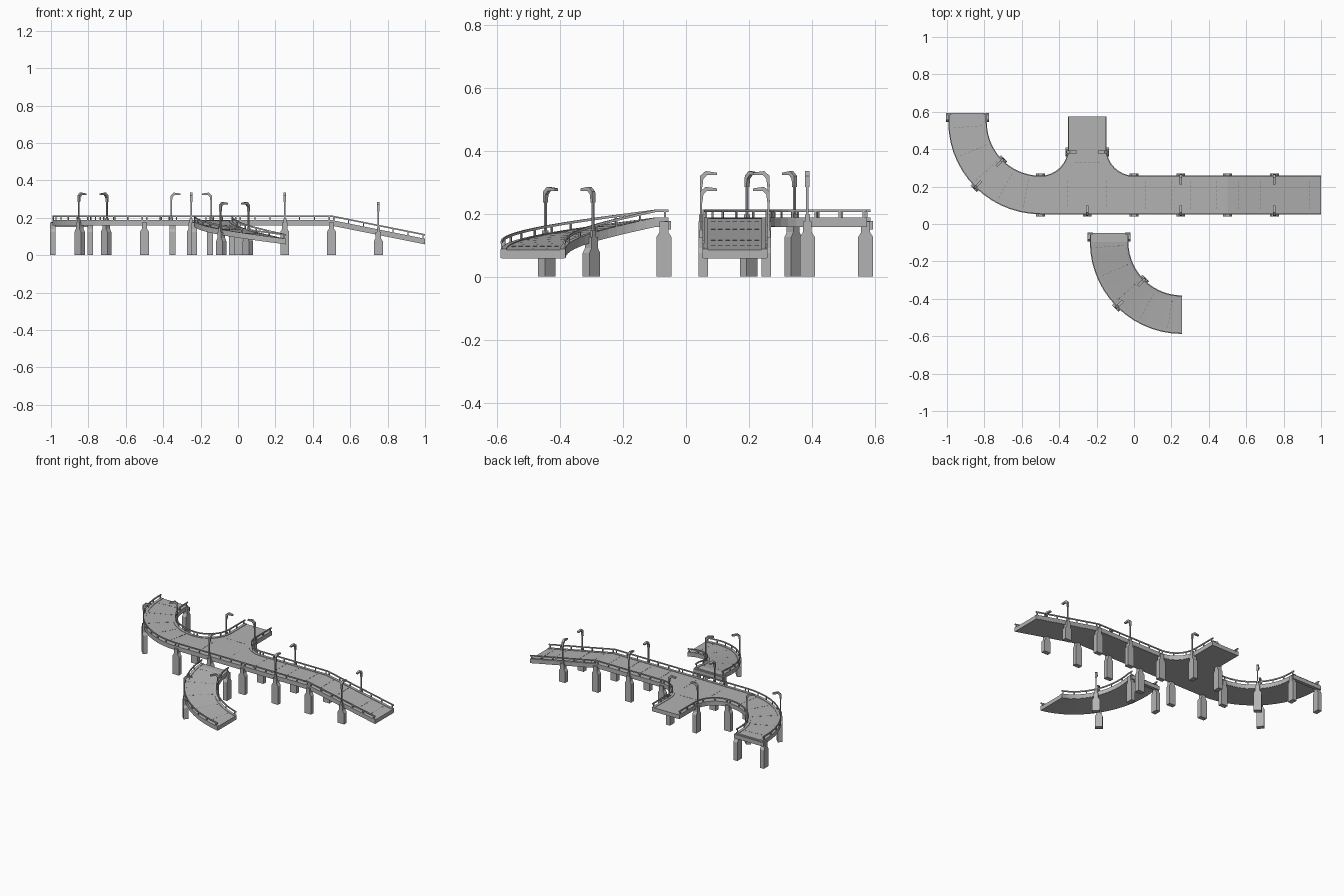
import bpy, bmesh
from math import sin, cos, pi, radians
from mathutils import Vector

if "Cube" in bpy.data.objects:
    bpy.data.objects.remove(bpy.data.objects["Cube"])

UP = Vector((0, 0, 1))
HALF = 0.1                 # half width of the road
HIGH, LOW = 0.185, 0.085   # road heights at the top and foot of the ramps


def material(name, value):
    m = bpy.data.materials.new(name)
    m.use_nodes = True
    color = (value, value, value, 1)
    m.diffuse_color = color
    m.node_tree.nodes["Principled BSDF"].inputs["Base Color"].default_value = color
    return m


CONCRETE = material("concrete grey", 0.45)
SEAM = material("seam dark grey", 0.22)


def finish(name, bm, mat=CONCRETE):
    bmesh.ops.recalc_face_normals(bm, faces=bm.faces)
    mesh = bpy.data.meshes.new(name)
    bm.to_mesh(mesh)
    bm.free()
    mesh.materials.append(mat)
    bpy.context.collection.objects.link(bpy.data.objects.new(name, mesh))


def prism(bm, o, u, v, pts, w, lo, hi):
    """Polygon in the u-v plane at o, extruded along w from lo to hi."""
    rings = [[bm.verts.new(o + u * a + v * b + w * d) for a, b in pts] for d in (lo, hi)]
    n = len(pts)
    for ring in rings:
        bm.faces.new(ring)
    for i in range(n):
        j = (i + 1) % n
        bm.faces.new((rings[0][i], rings[0][j], rings[1][j], rings[1][i]))


def rect(a, b, c, d):
    return [(a, c), (b, c), (b, d), (a, d)]


def sweep(bm, path, profile):
    """Cross-section of (offset to the left, height) carried along a path."""
    rings = [[bm.verts.new(p + n * a + UP * b) for a, b in profile] for p, n in path]
    k = len(profile)
    for r, s in zip(rings, rings[1:]):
        for i in range(k):
            j = (i + 1) % k
            bm.faces.new((r[i], r[j], s[j], s[i]))
    bm.faces.new(rings[0])
    bm.faces.new(rings[-1])


# Paths are lists of (point, left-hand normal)
def line(a, b):
    a, b = Vector(a), Vector(b)
    t = b - a
    n = Vector((-t.y, t.x, 0)).normalized()
    return [(a, n), (b, n)]


def arc(cx, cy, r, a0, a1, z0=HIGH, z1=HIGH, steps=14):
    out = []
    for i in range(steps + 1):
        f = i / steps
        a = radians(a0 + (a1 - a0) * f)
        radial = Vector((cos(a), sin(a), 0))
        out.append((Vector((cx, cy, z0 + (z1 - z0) * f)) + radial * r,
                    radial if a1 < a0 else -radial))
    return out


def length(path):
    return sum((q[0] - p[0]).length for p, q in zip(path, path[1:]))


def at(path, s):
    for p, q in zip(path, path[1:]):
        d = (q[0] - p[0]).length
        if s <= d + 1e-6:
            return p[0].lerp(q[0], s / d), p[1].lerp(q[1], s / d).normalized()
        s -= d
    return path[-1]


def edge(name, path, off, s):
    """Kerb, handrail and posts along one road edge; s is the outward side."""
    bm = bmesh.new()
    sweep(bm, path, [(off + s * a, b) for a, b in
                     ((-0.015, -0.02), (-0.015, 0.003), (0.003, 0.003), (0.003, -0.026), (-0.004, -0.026))])
    finish(name + "_kerb", bm)
    bm = bmesh.new()
    sweep(bm, path, rect(off - 0.003, off + 0.003, 0.02, 0.028))
    shifted = [(p + n * off, n) for p, n in path]
    total = length(shifted)
    count = max(2, round(total / 0.085))
    for i in range(count + 1):
        p, n = at(shifted, 0.012 + (total - 0.024) * i / count)
        t = n.cross(UP)
        prism(bm, p, n, t, rect(-0.0025, 0.0025, -0.003, 0.003), UP, 0, 0.024)
    finish(name + "_railing", bm)


def span(name, path, seams):
    """A road slab with both edges and dashed seams across it."""
    bm = bmesh.new()
    sweep(bm, path, rect(-HALF, HALF, -0.027, 0))
    finish(name + "_deck", bm)
    for side, s in (("left", 1), ("right", -1)):
        edge(f"{name}_{side}", path, s * HALF, s)
    bm = bmesh.new()
    for f in seams:
        p, n = at(path, f * length(path))
        q = at(path, f * length(path) + 0.01)[0]
        t = (q - p).normalized()
        for k in range(-3, 4):
            prism(bm, p + n * k * 0.023, n, t, rect(-0.007, 0.007, -0.0012, 0.0012),
                  n.cross(t), -0.001, 0.001)
    finish(name + "_seams", bm, SEAM)


PIER = [(-0.024, -0.06), (-0.014, -0.044), (-0.014, -0.01), (0.014, -0.01), (0.014, -0.044), (0.024, -0.06)]
LAMP = [(-0.004, 0.1), (0.004, 0.1), (0.007, 0.125), (0.018, 0.137), (0.05, 0.137),
        (0.05, 0.145), (0.014, 0.15), (-0.003, 0.135)]


def bent(name, p, n, sides=(1, -1), lamps=True):
    """Piers below the road edges, with street lamps above them."""
    t = n.cross(UP)
    for s in sides:
        tag = "left" if s > 0 else "right"
        base = p + n * s * HALF
        bm = bmesh.new()
        prism(bm, base, t, UP, [(-0.024, -p.z)] + PIER + [(0.024, -p.z)], n, -0.015, 0.015)
        finish(f"{name}_{tag}_pier", bm)
        if lamps:
            bm = bmesh.new()
            foot = p + n * s * (HALF + 0.007)
            prism(bm, foot, n, t, rect(-0.0035, 0.0035, -0.0035, 0.0035), UP, -0.025, 0.105)
            prism(bm, foot, n, t, rect(-0.006, 0.006, -0.008, 0.008), UP, -0.025, 0.012)
            prism(bm, foot, -n * s, UP, LAMP, t, -0.007, 0.007)
            finish(f"{name}_{tag}_lamp", bm)


# Straight road and its ramp
straight = line((0, 0.155, HIGH), (0.5, 0.155, HIGH))
ramp = line((0.5, 0.155, HIGH), (1, 0.155, LOW))
span("straight", straight, (0.12, 0.4, 0.6, 0.88))
span("ramp", ramp, (0.12, 0.35, 0.7, 0.88))

# Level bend and descending bend, each with a short straight head
bend = arc(-0.5, 0.545, 0.39, 270, 180)
bend.append((Vector((-0.89, 0.585, HIGH)), bend[-1][1]))
span("bend", bend, (0.12, 0.3, 0.5, 0.7, 0.9))
slope = arc(0.257, -0.095, 0.39, 270, 180, LOW, HIGH)
slope.append((Vector((-0.133, -0.055, HIGH)), slope[-1][1]))
span("slope", slope, (0.1, 0.3, 0.5, 0.7, 0.9))

# Crossbeams under the bend heads
for name, x, y in (("bend", -0.89, 0.582), ("slope", -0.133, -0.058)):
    bm = bmesh.new()
    prism(bm, Vector((x, y, HIGH)), Vector((1, 0, 0)), Vector((0, 1, 0)),
          rect(-0.11, 0.11, -0.011, 0.011), UP, -0.035, -0.008)
    finish(name + "_crossbeam", bm)

# Three-way junction: filleted slab, then its edges
west = arc(-0.5, 0.405, 0.15, -90, 0, steps=8)
east = arc(0, 0.405, 0.15, 270, 180, steps=8)
for side, x in ((west, -0.35), (east, -0.15)):
    side.append((Vector((x, 0.575, HIGH)), side[-1][1]))
bm = bmesh.new()
outline = [(-0.5, 0.055), (0, 0.055)]
outline += [p.xy for p, n in east] + [p.xy for p, n in reversed(west)]
prism(bm, Vector((0, 0, HIGH)), Vector((1, 0, 0)), Vector((0, 1, 0)), outline, UP, -0.027, 0)
finish("junction_deck", bm)
front = line((-0.5, 0.155, HIGH), (0, 0.155, HIGH))
edge("junction_front", front, -HALF, -1)
edge("junction_west", west, 0, 1)
edge("junction_east", east, 0, -1)
bm = bmesh.new()
for i in range(6):
    for x in (-0.355, -0.145):
        prism(bm, Vector((x, 0.1 + i * 0.025, HIGH)), Vector((1, 0, 0)), Vector((0, 1, 0)),
              rect(-0.0012, 0.0012, -0.007, 0.007), UP, -0.001, 0.001)
    prism(bm, Vector((-0.31 + i * 0.024, 0.33, HIGH)), Vector((1, 0, 0)), Vector((0, 1, 0)),
          rect(-0.007, 0.007, -0.0012, 0.0012), UP, -0.001, 0.001)
finish("junction_seams", bm, SEAM)

# Piers and lamps
NORTH = Vector((0, 1, 0))
for i, (x, lit) in enumerate(((-0.5, False), (0, False), (0.25, True), (0.5, False))):
    bent(f"road_{i}", Vector((x, 0.155, HIGH)), NORTH, lamps=lit)
bent("junction", Vector((-0.25, 0.155, HIGH)), NORTH, sides=(-1,))
bent("branch", Vector((-0.25, 0.385, HIGH)), Vector((1, 0, 0)))
bent("ramp", Vector((0.75, 0.155, (HIGH + LOW) / 2)), NORTH)
for name, path in (("bend", bend), ("slope", slope)):
    bent(name + "_middle", *path[7])
    p, n = path[-1]
    bent(name + "_head", p - NORTH * 0.015, n, lamps=False)
